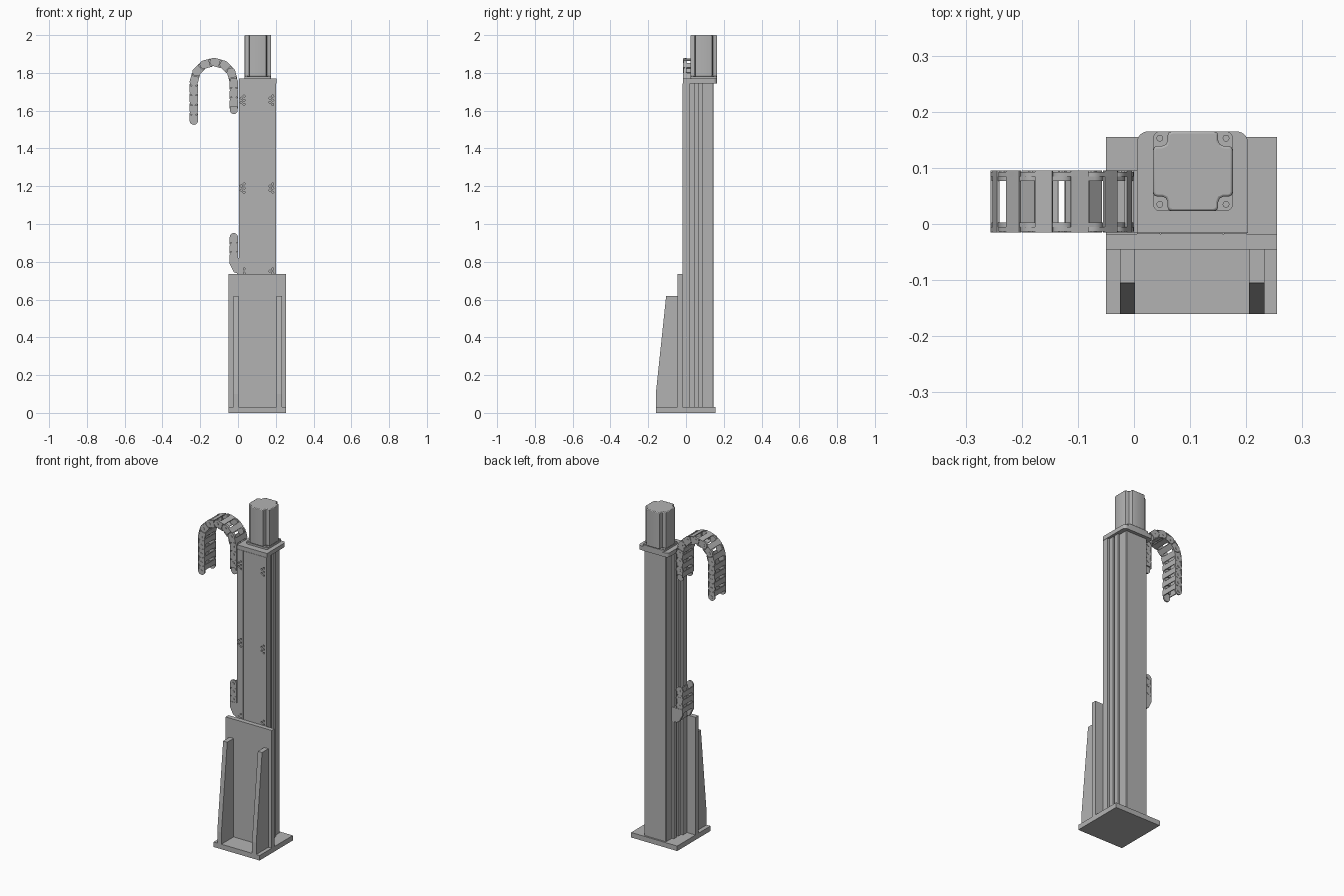
import bpy
import bmesh
from math import sin, cos, pi
from mathutils import Vector

cube = bpy.data.objects.get("Cube")
if cube:
    bpy.data.objects.remove(cube, do_unlink=True)

grey = bpy.data.materials.new("machine grey")
grey.use_nodes = True
GREY = (0.45, 0.45, 0.45, 1)
grey.diffuse_color = GREY
grey.node_tree.nodes["Principled BSDF"].inputs["Base Color"].default_value = GREY

PLANES = {
    "xy": lambda a, b, d: (a, b, d),
    "xz": lambda a, b, d: (a, d, b),
    "yz": lambda a, b, d: (d, a, b),
}


def add_prism(bm, pts, lo, hi, plane="xy"):
    """Extrude a 2D outline between two depths."""
    put = PLANES[plane]
    low = [bm.verts.new(put(a, b, lo)) for a, b in pts]
    high = [bm.verts.new(put(a, b, hi)) for a, b in pts]
    bm.faces.new(low)
    bm.faces.new(high)
    for i in range(len(pts)):
        j = (i + 1) % len(pts)
        bm.faces.new((low[i], low[j], high[j], high[i]))


def finish(name, bm, smooth=False):
    bmesh.ops.recalc_face_normals(bm, faces=bm.faces)
    mesh = bpy.data.meshes.new(name)
    bm.to_mesh(mesh)
    bm.free()
    ob = bpy.data.objects.new(name, mesh)
    bpy.context.collection.objects.link(ob)
    mesh.materials.append(grey)
    if smooth:
        bpy.ops.object.select_all(action="DESELECT")
        ob.select_set(True)
        bpy.context.view_layer.objects.active = ob
        bpy.ops.object.shade_smooth_by_angle(angle=0.6)
    return ob


def prism(name, pts, lo, hi, plane="xy", smooth=False):
    bm = bmesh.new()
    add_prism(bm, pts, lo, hi, plane)
    return finish(name, bm, smooth)


def rect(a0, a1, b0, b1):
    return [(a0, b0), (a1, b0), (a1, b1), (a0, b1)]


def arc(cx, cy, r, start, end, n):
    return [(cx + r * cos(start + (end - start) * i / n),
             cy + r * sin(start + (end - start) * i / n)) for i in range(n + 1)]


def circle(cx, cy, r, n=16):
    return arc(cx, cy, r, 0, 2 * pi, n)[:-1]


XC = 0.103  # column centre line

# Foot: base plate, upright plate and two tapered ribs
prism("base_plate", rect(-0.05, 0.255, -0.16, 0.155), 0, 0.03)
prism("upright_plate", rect(-0.05, 0.255, -0.045, -0.018), 0.03, 0.735)
rib = [(-0.045, 0.03), (-0.16, 0.03), (-0.16, 0.1), (-0.105, 0.62), (-0.045, 0.62)]
prism("right_rib", rib, -0.025, 0.002, "yz")
prism("left_rib", rib, 0.205, 0.233, "yz")

# Column: mirrored extrusion profile with side slots and front seams
half = [(0.055, -0.018), (0.055, -0.014), (0.057, -0.014), (0.057, -0.018),
        (0.0975, -0.018), (0.0975, 0.02), (0.085, 0.02), (0.085, 0.048),
        (0.07, 0.048), (0.07, 0.063), (0.085, 0.063), (0.085, 0.09),
        (0.0725, 0.09), (0.0725, 0.142), (0.069, 0.145)]
profile = [(XC + h, y) for h, y in half] + [(XC - h, y) for h, y in reversed(half)]
column = prism("column", profile, 0.03, 1.745)

# Bolt holes in the column front
bm = bmesh.new()
for z in (0.74, 1.19, 1.655):
    for x in (0.026, 0.178):
        for dx, dz in ((0.006, 0), (0.006, 0.022), (0.006, -0.022),
                       (-0.009, 0.011), (-0.009, -0.011)):
            add_prism(bm, circle(x + dx, z + dz, 0.0055, 12), -0.03, -0.006, "xz")
cutter = finish("hole_cutter", bm)
cutter.hide_render = True
cutter.hide_viewport = True
cut = column.modifiers.new("holes", "BOOLEAN")
cut.operation = "DIFFERENCE"
cut.solver = "EXACT"
cut.object = cutter

# Top plate with rounded rear corners
plate = [(0.005, -0.016), (0.203, -0.016)]
plate += arc(0.183, 0.145, 0.02, 0, pi / 2, 6) + arc(0.025, 0.145, 0.02, pi / 2, pi, 6)
prism("top_plate", plate, 1.745, 1.77, smooth=True)

# Motor: rounded flange, screws and a body with notched corners
MX, MY, MH = XC + 0.002, 0.094, 0.071
flange, body = [], []
corner = [(MH, 0.037), (0.069, 0.043), (0.064, 0.045), (0.055, 0.045), (0.048, 0.048),
          (0.045, 0.055), (0.045, 0.064), (0.043, 0.069), (0.037, MH)]
for q in range(4):
    c, s = round(cos(q * pi / 2)), round(sin(q * pi / 2))

    def turn(p):
        return (MX + c * p[0] - s * p[1], MY + s * p[0] + c * p[1])
    flange += [turn(p) for p in arc(MH - 0.012, MH - 0.012, 0.012, 0, pi / 2, 5)]
    body += [turn(p) for p in corner]
    prism("motor_screw", circle(*turn((0.059, 0.059)), 0.006), 1.78, 1.784)
prism("motor_flange", flange, 1.77, 1.781, smooth=True)
motor = prism("motor_body", body, 1.781, 2.0, smooth=True)
bevel = motor.modifiers.new("soft_rim", "BEVEL")
bevel.width = 0.004
bevel.segments = 2
bevel.limit_method = "ANGLE"
bevel.angle_limit = 1.2

# Cable chain: links with overlapping side plates, cross bars and pins
Y0, Y1, R = -0.015, 0.095, 0.022


def add_link(bm, a, b):
    a, b = Vector(a), Vector(b)
    t = (b - a).normalized()
    n = Vector((-t.y, t.x))
    length = (b - a).length

    def place(pts):
        return [tuple(a + t * u + n * v) for u, v in pts]
    mid = length / 2
    outer = place(arc(0, 0, R, pi / 2, 3 * pi / 2, 10) + [(mid + 0.004, -R), (mid + 0.004, R)])
    inner = place(arc(length, 0, R - 0.002, -pi / 2, pi / 2, 10) + [(mid, R - 0.002), (mid, 0.002 - R)])
    pin = place(circle(0, 0, 0.008, 10))
    for side, sign in ((Y0, 1), (Y1, -1)):
        add_prism(bm, outer, side + sign * 0.002, side + sign * 0.01, "xz")
        add_prism(bm, inner, side + sign * 0.01, side + sign * 0.018, "xz")
        add_prism(bm, pin, side, side + sign * 0.004, "xz")
    for v in (-R, R - 0.005):
        add_prism(bm, place(rect(mid - 0.017, mid + 0.015, v, v + 0.005)), Y0, Y1, "xz")


def chain(name, pivots):
    bm = bmesh.new()
    for a, b in zip(pivots, pivots[1:]):
        add_link(bm, a, b)
    return finish(name, bm, True)


CX, CZ, CR = -0.128, 1.752, 0.106
path = [(CX - CR, 1.547 + (CZ - 1.547) * i / 4) for i in range(4)]
path += arc(CX, CZ, CR, pi, 0, 6)
path += [(CX + CR, CZ - 0.05 * i) for i in (1, 2, 3)]
chain("upper_cable_chain", path)
chain("lower_cable_chain", [(CX + CR, 0.93 - 0.047 * i) for i in range(4)])

# Tapered bracket at the end of the lower chain
bracket = [(-0.044, 0.82), (-0.044, 0.79), (-0.022, 0.745), (0.005, 0.735), (0.005, 0.82)]
prism("chain_bracket_front", bracket, Y0, Y0 + 0.015, "xz")
prism("chain_bracket_back", bracket, Y1 - 0.015, Y1, "xz")
prism("chain_bracket_web", rect(-0.006, 0.03, 0.735, 0.82), Y0, Y1, "xz")
